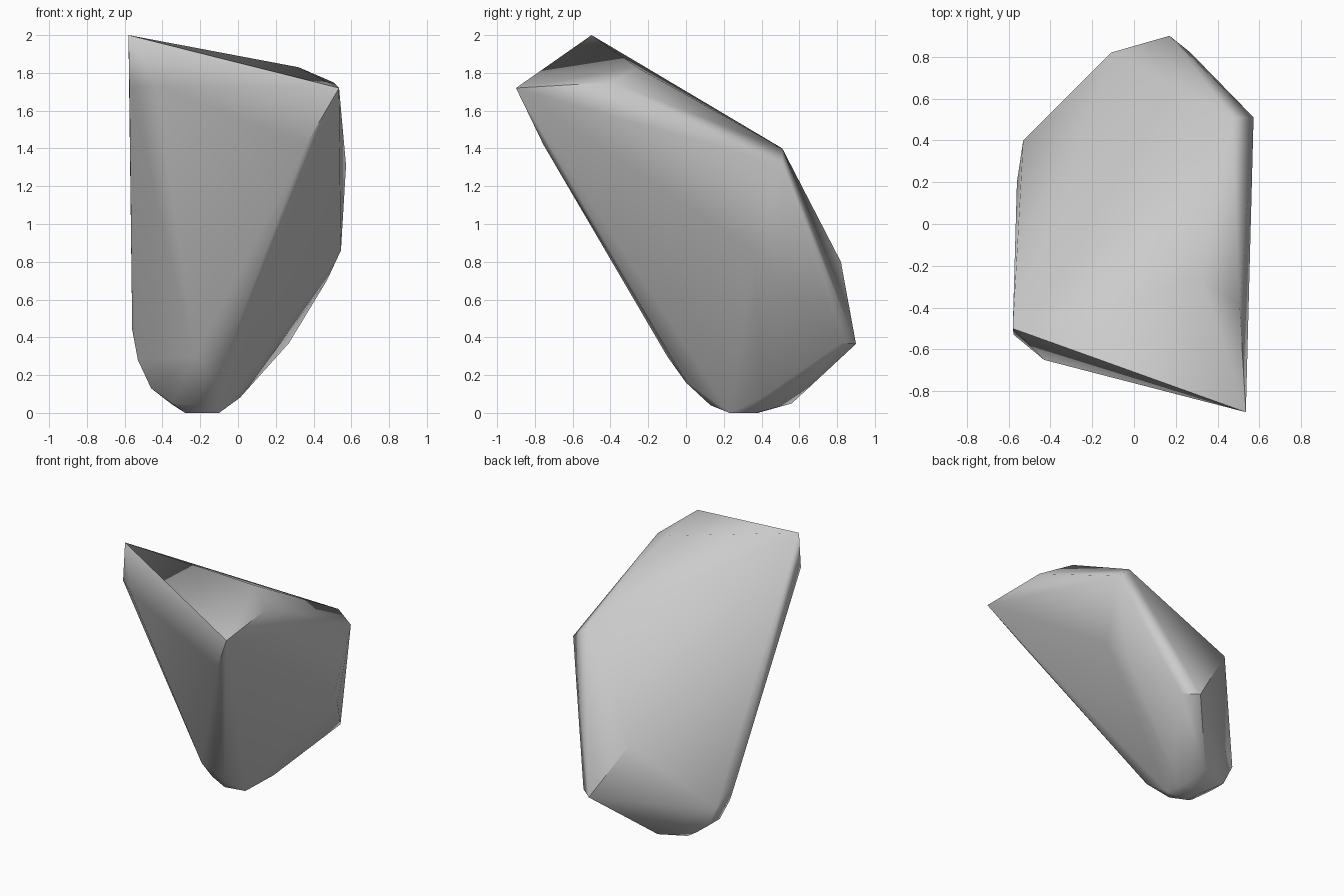
import bpy
import bmesh
import math

default_cube = bpy.data.objects.get("Cube")
if default_cube:
    bpy.data.objects.remove(default_cube, do_unlink=True)


def make_material(name, color):
    material = bpy.data.materials.new(name)
    material.use_nodes = True
    material.diffuse_color = color
    material.node_tree.nodes["Principled BSDF"].inputs["Base Color"].default_value = color
    return material


# Corners of the stone, grouped by the region they shape
peak_corners = [(-.58, -.5, 2), (.535, -.9, 1.72), (-.43, -.65, 1.73), (-.575, -.53, 1.73)]
top_ridge = [(.32, -.26, 1.83), (.505, -.39, 1.75), (.47, .51, 1.4), (.572, .51, 1.31)]
right_edge = [(.545, .36, .86), (.47, .5, .7), (.27, .82, .37)]
back_corners = [(.17, .9, .365), (-.11, .82, .8), (-.16, .56, .05)]
left_edge = [(-.53, .4, .28), (-.56, .2, .44), (-.53, .24, .28)]
front_bulge = [(.36, -.755, 1.42), (-.23, -.1, .3), (-.2, 0, .16), (-.11, 0, .17)]
foot = [(-.46, .39, .13), (-.46, .26, .13), (-.35, .2, .05), (-.35, .38, .045),
        (-.2, .13, .04), (.01, .4, .08), (-.1, .23, 0), (-.28, .24, 0),
        (-.28, .38, 0), (-.12, .37, 0)]


def build_stone(name, regions, material):
    """Wrap a convex skin around the corners and merge coplanar faces."""
    bm = bmesh.new()
    for region in regions:
        for corner in region:
            bm.verts.new(corner)
    hull = bmesh.ops.convex_hull(bm, input=bm.verts[:])
    unused = {item for key in ("geom_interior", "geom_unused")
              for item in hull[key] if isinstance(item, bmesh.types.BMVert)}
    bmesh.ops.delete(bm, geom=list(unused), context="VERTS")
    bmesh.ops.dissolve_limit(bm, angle_limit=math.radians(1),
                             verts=bm.verts[:], edges=bm.edges[:])
    bmesh.ops.recalc_face_normals(bm, faces=bm.faces[:])
    mesh = bpy.data.meshes.new(name)
    bm.to_mesh(mesh)
    bm.free()
    mesh.materials.append(material)
    stone = bpy.data.objects.new(name, mesh)
    bpy.context.collection.objects.link(stone)
    return stone


stone_grey = make_material("stone_grey", (.6, .6, .6, 1))
rock = build_stone("rock", [peak_corners, top_ridge, right_edge, back_corners,
                            left_edge, front_bulge, foot], stone_grey)

# Soft shading over gentle bends, crisp main ridges, flat-looking large facets
bpy.ops.object.select_all(action="DESELECT")
rock.select_set(True)
bpy.context.view_layer.objects.active = rock
bpy.ops.object.shade_smooth_by_angle(angle=math.radians(42))
facets = rock.modifiers.new("facet_weighting", "WEIGHTED_NORMAL")
facets.keep_sharp = True
